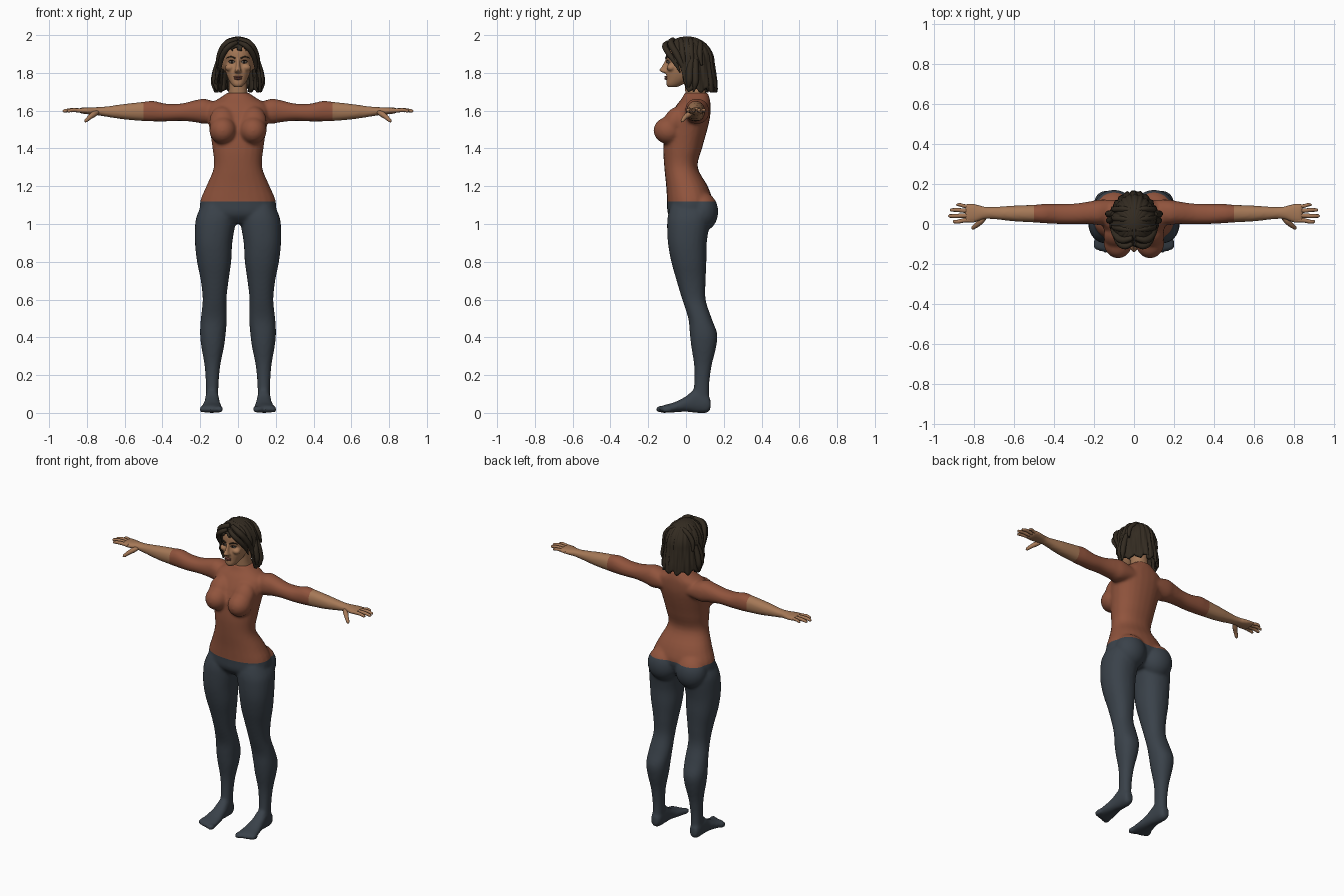
import bpy, bmesh, math
from mathutils import Vector, Matrix

if "Cube" in bpy.data.objects:
    bpy.data.objects.remove(bpy.data.objects["Cube"])


def material(name, r, g, b):
    m = bpy.data.materials.new(name)
    m.use_nodes = True
    m.diffuse_color = (r, g, b, 1)
    node = m.node_tree.nodes["Principled BSDF"]
    node.inputs["Base Color"].default_value = (r, g, b, 1)
    node.inputs["Roughness"].default_value = 0.8
    return m


SKIN = material("skin", .38, .19, .095)
RUST = material("rust top", .28, .088, .046)
SLATE = material("slate leggings", .042, .054, .068)
HAIR = material("dark brown hair", .033, .024, .015)
LIP = material("lips", .2, .07, .05)
EYE = material("eye white", .4, .34, .28)
IRIS = material("iris", .015, .01, .008)


def loft(bm, axis, rows, side=1, n=24, steps=4, power=.9):
    """Skin smooth oval sections: (position, low a, high a, low b, high b)."""
    a, b = [k for k in range(3) if k != axis]
    dense = []
    for i in range(len(rows) - 1):
        p = [Vector(rows[max(0, min(len(rows) - 1, i + k))]) for k in (-1, 0, 1, 2)]
        for s in range(steps):
            t = s / steps
            dense.append(p[1] + .5 * t * (p[2] - p[0] + t * (2 * p[0] - 5 * p[1] + 4 * p[2] - p[3]
                         + t * (3 * (p[1] - p[2]) + p[3] - p[0]))))
    dense.append(Vector(rows[-1]))
    rings = []
    for pos, a0, a1, b0, b1 in dense:
        ring = []
        for k in range(n):
            c, s = math.cos(math.tau * k / n), math.sin(math.tau * k / n)
            v = [0, 0, 0]
            v[axis] = pos
            v[a] = (a0 + a1) / 2 + (a1 - a0) / 2 * math.copysign(abs(c) ** power, c)
            v[b] = (b0 + b1) / 2 + (b1 - b0) / 2 * math.copysign(abs(s) ** power, s)
            v[0] *= side
            ring.append(bm.verts.new(v))
        rings.append(ring)
    for r, q in zip(rings, rings[1:]):
        for k in range(n):
            bm.faces.new((r[k], r[(k + 1) % n], q[(k + 1) % n], q[k]))
    bm.faces.new(rings[0])
    bm.faces.new(rings[-1])


def ball(bm, center, radii, tilt=0):
    mat = Matrix.Translation(center) @ Matrix.Rotation(tilt, 4, 'X') @ Matrix.Diagonal((*radii, 1))
    bmesh.ops.create_uvsphere(bm, u_segments=24, v_segments=14, radius=1, matrix=mat)


def finish(bm, name, mats, recalc=True):
    if recalc:
        bmesh.ops.recalc_face_normals(bm, faces=bm.faces[:])
    me = bpy.data.meshes.new(name)
    bm.to_mesh(me)
    bm.free()
    for m in mats:
        me.materials.append(m)
    me.shade_smooth()
    ob = bpy.data.objects.new(name, me)
    bpy.context.collection.objects.link(ob)
    return ob


def bake(ob):
    """Replace the object's mesh with its modified result."""
    bpy.context.view_layer.update()
    me = bpy.data.meshes.new_from_object(ob.evaluated_get(bpy.context.evaluated_depsgraph_get()))
    ob.modifiers.clear()
    ob.data = me
    me.shade_smooth()


def fuse(ob, voxel, rounds):
    m = ob.modifiers.new("fuse", 'REMESH')
    m.mode, m.voxel_size, m.use_smooth_shade = 'VOXEL', voxel, True
    m = ob.modifiers.new("blend", 'SMOOTH')
    m.factor, m.iterations = .5, rounds
    bake(ob)


def tubes(name, paths, mat, thick):
    """Tapered strands; each path point is x, y, z, relative radius."""
    cu = bpy.data.curves.new(name, 'CURVE')
    cu.dimensions, cu.bevel_depth, cu.bevel_resolution, cu.use_fill_caps = '3D', thick, 3, True
    cu.resolution_u = 5
    for path in paths:
        for side in (1, -1):
            sp = cu.splines.new('BEZIER')
            sp.bezier_points.add(len(path) - 1)
            for bp, (x, y, z, r) in zip(sp.bezier_points, path):
                bp.co, bp.radius = (side * x, y, z), r
                bp.handle_left_type = bp.handle_right_type = 'AUTO'
    cu.materials.append(mat)
    temp = bpy.data.objects.new(name + " path", cu)
    bpy.context.collection.objects.link(temp)
    bpy.context.view_layer.update()
    me = bpy.data.meshes.new_from_object(temp.evaluated_get(bpy.context.evaluated_depsgraph_get()))
    bpy.data.objects.remove(temp)
    me.shade_smooth()
    ob = bpy.data.objects.new(name, me)
    bpy.context.collection.objects.link(ob)


# Body: torso, legs, feet and arms fused into one skin
bm = bmesh.new()
torso = [(1.0, .08, -.05, .08), (1.05, .19, -.095, .12), (1.12, .2, -.1, .14), (1.2, .168, -.105, .115),
         (1.3, .128, -.115, .062), (1.4, .135, -.12, .085), (1.5, .15, -.11, .113), (1.57, .163, -.085, .128),
         (1.63, .155, -.05, .13), (1.665, .1, -.022, .125), (1.695, .056, -.008, .115)]
loft(bm, 2, [(z, -w, w, f, b) for z, w, f, b in torso])
for s in (1, -1):
    loft(bm, 2, [(1.1, .04, .19, -.08, .1), (1.05, .01, .216, -.095, .13), (1.0, .014, .227, -.1, .125),
                 (.9, .03, .228, -.096, .11), (.8, .036, .217, -.078, .108), (.7, .05, .197, -.05, .104),
                 (.6, .061, .187, -.02, .104), (.5, .059, .197, .012, .136), (.42, .065, .201, .02, .165),
                 (.35, .074, .194, .028, .16), (.25, .094, .177, .043, .136), (.15, .103, .17, .043, .123),
                 (.06, .105, .17, .03, .124)], s)
    loft(bm, 1, [(.13, .12, .16, .02, .07), (.11, .106, .17, 0, .1), (.05, .1, .174, 0, .125),
                 (0, .095, .18, .006, .088), (-.06, .085, .193, .003, .057), (-.115, .08, .2, 0, .042),
                 (-.128, .086, .194, .005, .035)], s)
    for i in range(5):
        ball(bm, (s * (.096 + .024 * i), -.133 + .008 * i, .019), (.017 - .0015 * i, .029, .019))
    loft(bm, 0, [(.08, .01, .12, 1.55, 1.63), (.17, -.005, .122, 1.53, 1.662), (.22, 0, .113, 1.538, 1.657),
                 (.3, 0, .102, 1.546, 1.638), (.38, 0, .1, 1.543, 1.637), (.45, .004, .1, 1.543, 1.652),
                 (.5, .008, .096, 1.545, 1.647), (.6, .013, .092, 1.553, 1.636), (.7, .024, .086, 1.568, 1.622),
                 (.75, .024, .088, 1.576, 1.619), (.79, .008, .1, 1.58, 1.617), (.835, .006, .103, 1.586, 1.616),
                 (.845, .012, .098, 1.592, 1.612)], s)
    ball(bm, (s * .08, -.092, 1.495), (.072, .08, .072))
    ball(bm, (s * .082, -.06, 1.54), (.07, .06, .09), -.5)
    ball(bm, (s * .1, .085, 1.065), (.1, .086, .105))
body = finish(bm, "body", [RUST, SLATE, SKIN])
fuse(body, .009, 6)

# Cut clean garment edges, then colour by region
bm = bmesh.new()
bm.from_mesh(body.data)
WAIST, CUFF = 1.12, .5
for co, no in (((0, 0, WAIST), (0, 0, 1)), ((CUFF, 0, 0), (1, 0, 0)), ((-CUFF, 0, 0), (1, 0, 0))):
    bmesh.ops.bisect_plane(bm, geom=bm.verts[:] + bm.edges[:] + bm.faces[:], plane_co=co, plane_no=no)
for f in bm.faces:
    c = f.calc_center_median()
    f.material_index = 1 if c.z < WAIST else 2 if abs(c.x) > CUFF else 0
bm.to_mesh(body.data)
bm.free()

# Fingers and thumbs
fingers = []
for y0, y1, tip, r in ((.018, .012, .905, 1), (.042, .04, .928, 1.05), (.067, .07, .92, 1), (.09, .096, .888, .85)):
    fingers.append([(.8, y0, 1.6, r), (.85, y0, 1.602, r), ((tip + .85) / 2, y1, 1.603, r * .9),
                    (tip - .006, y1, 1.598, r * .75), (tip, y1, 1.597, r * .3)])
fingers.append([(.74, .04, 1.595, 1), (.765, .014, 1.58, 1.4), (.785, -.005, 1.565, 1.1),
                (.805, -.02, 1.546, .85), (.81, -.024, 1.541, .3)])
tubes("fingers", fingers, SKIN, .011)

# Head, neck, nose and ears
bm = bmesh.new()
ball(bm, (0, .02, 1.87), (.088, .113, .108))
face = [(1.724, .018, -.094, -.05), (1.738, .034, -.104, -.02), (1.77, .053, -.104, .03), (1.81, .067, -.105, .06),
        (1.855, .075, -.097, .08), (1.885, .079, -.106, .1), (1.93, .075, -.1, .1), (1.96, .055, -.07, .08)]
nose = [(1.798, .012, -.115, -.08), (1.807, .02, -.134, -.08), (1.815, .017, -.141, -.08),
        (1.835, .011, -.128, -.08), (1.865, .009, -.112, -.08), (1.885, .011, -.105, -.08)]
neck = [(1.62, .06, 0, .11), (1.68, .053, -.003, .11), (1.73, .048, -.006, .095), (1.8, .05, -.01, .1)]
for part in (face, nose, neck):
    loft(bm, 2, [(z, -w, w, f, b) for z, w, f, b in part])
for s in (1, -1):
    ball(bm, (s * .083, .005, 1.85), (.012, .02, .033), .2)
    ball(bm, (s * .043, -.078, 1.828), (.026, .024, .02))
fuse(finish(bm, "head", [SKIN]), .005, 4)

# Eyes, irises, lips and brows
for name, mat, x, y, z, radii in (("eyes", EYE, .033, -.092, 1.857, (.016, .009, .0065)),
                                  ("irises", IRIS, .033, -.098, 1.857, (.0065, .005, .006))):
    bm = bmesh.new()
    for s in (1, -1):
        ball(bm, (s * x, y, z), radii)
    finish(bm, name, [mat])
bm = bmesh.new()
ball(bm, (0, -.105, 1.779), (.024, .01, .005))
ball(bm, (0, -.104, 1.769), (.02, .011, .006))
finish(bm, "lips", [LIP])
tubes("brows", [[(.013, -.107, 1.876, .8), (.035, -.104, 1.885, 1), (.06, -.085, 1.879, .4)]], HAIR, .004)
tubes("lashes", [[(.017, -.1, 1.86, .6), (.033, -.102, 1.866, 1), (.051, -.091, 1.861, .6)]], IRIS, .0025)

# Hair shell: ridged dome that falls to a ragged bob, open at the face
N, M, DOME = 168, 26, .135
bm = bmesh.new()
grid = []
for i in range(N):
    t = math.tau * i / N
    turn = abs(math.degrees(t if t < math.pi else t - math.tau))
    drop = min(1, max(0, (turn - 88) / 22))
    length = .362 + .012 * math.sin(t * 13) - .14 * drop - .09 * min(1, max(0, (turn - 110) / 30))
    column = []
    for j in range(M + 1):
        d = length * j / M
        theta = min(d / DOME, math.pi / 2)
        fall = max(0, d - DOME * math.pi / 2)
        ridge = abs(math.sin(11 * t + 5 * d)) * .055 + abs(math.sin(17 * t - 9 * d)) * .025
        r = math.sin(theta) * (1 + 1.1 * fall - 4 * max(0, fall - .1) ** 1.2 * .3) * (.96 + ridge)
        ry = .138 if math.cos(t) > 0 else .145
        column.append(bm.verts.new((r * .11 * math.sin(t), .008 + r * ry * math.cos(t),
                                    1.858 + DOME * math.cos(theta) - fall)))
    grid.append(column)
for i in range(N):
    a, b = grid[i], grid[(i + 1) % N]
    for j in range(M):
        bm.faces.new((a[j], b[j], b[j + 1], a[j + 1]))
bmesh.ops.remove_doubles(bm, verts=bm.verts[:], dist=.0001)
hair = finish(bm, "hair", [HAIR], recalc=False)
m = hair.modifiers.new("thickness", 'SOLIDIFY')
m.thickness, m.offset = .016, -1
bake(hair)

# Loose locks beside the face and over the crown
locks = [[(.006, -.098, 1.962, .7), (.045, -.112, 1.942, 1), (.078, -.09, 1.9, 1), (.093, -.055, 1.85, .8),
          (.095, -.03, 1.8, .2)],
         [(.006, -.07, 1.978, .8), (.06, -.08, 1.955, 1.2), (.093, -.05, 1.9, 1.2), (.104, -.02, 1.84, .9),
          (.106, 0, 1.79, .2)],
         [(.1, .03, 1.87, 1), (.114, .02, 1.81, 1.3), (.122, .018, 1.76, 1.2), (.112, .01, 1.708, .3)],
         [(.1, .05, 1.87, 1), (.12, .05, 1.8, 1.2), (.128, .05, 1.75, 1.1), (.122, .04, 1.7, .3)]]
for y in (-.03, .02, .07):
    locks.append([(.006, y, 1.984 - 3 * y * y, .6), (.055, y + .005, 1.965 - 3 * y * y, 1),
                  (.096, y * .9 + .01, 1.9, 1), (.108, y * .9 + .02, 1.84, .4)])
tubes("hair locks", locks, HAIR, .015)
